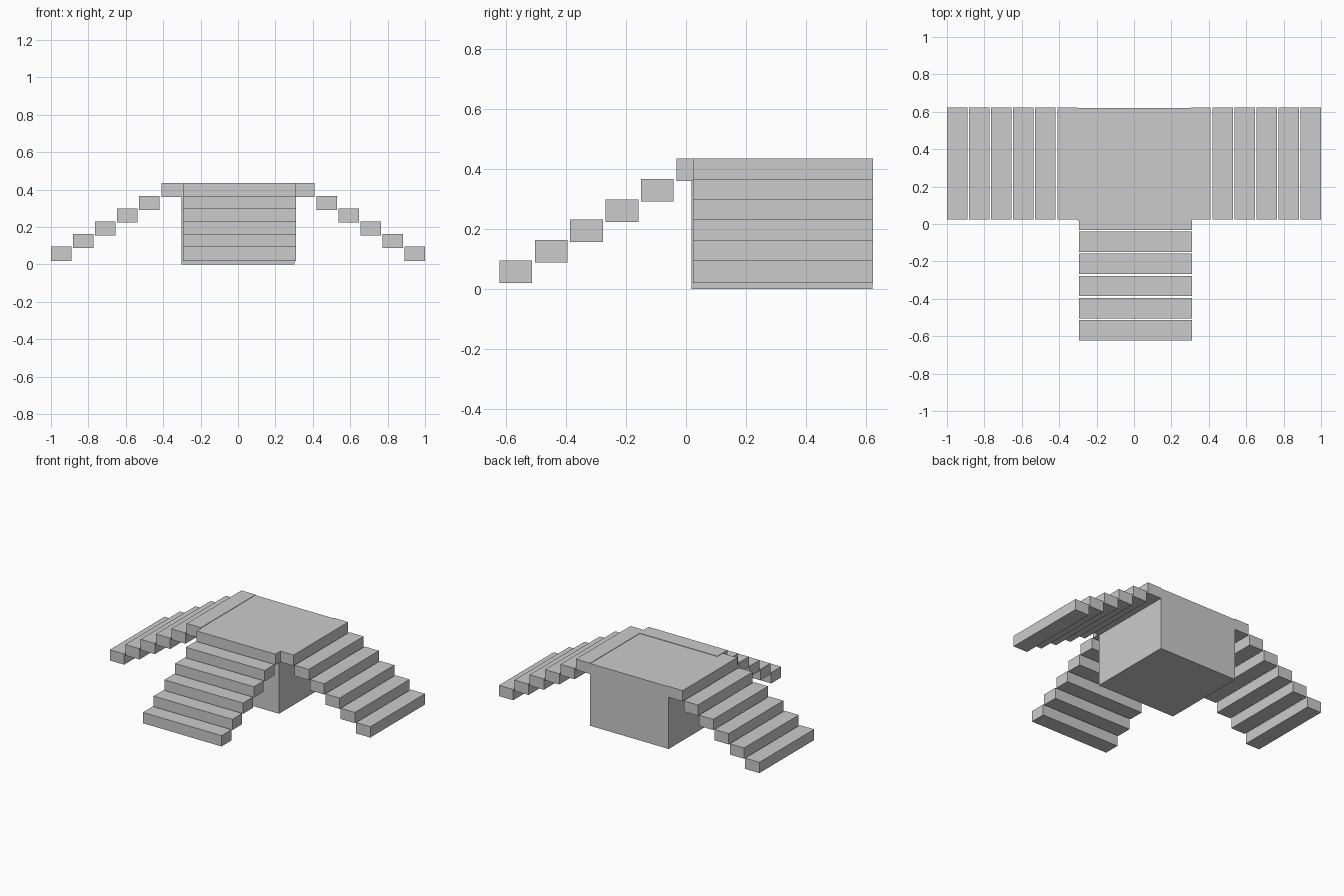
import bpy

if "Cube" in bpy.data.objects:
    bpy.data.objects.remove(bpy.data.objects["Cube"])

STEPS = 6
RUN = 0.118      # horizontal spacing of the treads
RISE = 0.068     # vertical spacing of the treads
TREAD = 0.109    # tread depth
THICK = 0.075    # tread thickness


def box(name, lo, hi):
    centre = [(a + b) / 2 for a, b in zip(lo, hi)]
    bpy.ops.mesh.primitive_cube_add(size=1, location=centre)
    ob = bpy.context.object
    ob.name = name
    ob.scale = [b - a for a, b in zip(lo, hi)]
    return ob


# Central platform block
box("platform", (-0.302, 0.019, 0.0), (0.302, 0.621, 0.432))

# Three flights of floating treads, lowest first
for i in range(STEPS):
    z0 = 0.02 + i * RISE
    z1 = z0 + THICK
    outer = 1.0 - i * RUN
    box(f"right_step_{i + 1}", (outer - TREAD, 0.023, z0), (outer, 0.623, z1))
    box(f"left_step_{i + 1}", (-outer, 0.023, z0), (-outer + TREAD, 0.623, z1))
    y = -0.622 + i * RUN
    box(f"front_step_{i + 1}", (-0.295, y, z0), (0.309, y + TREAD, z1))
